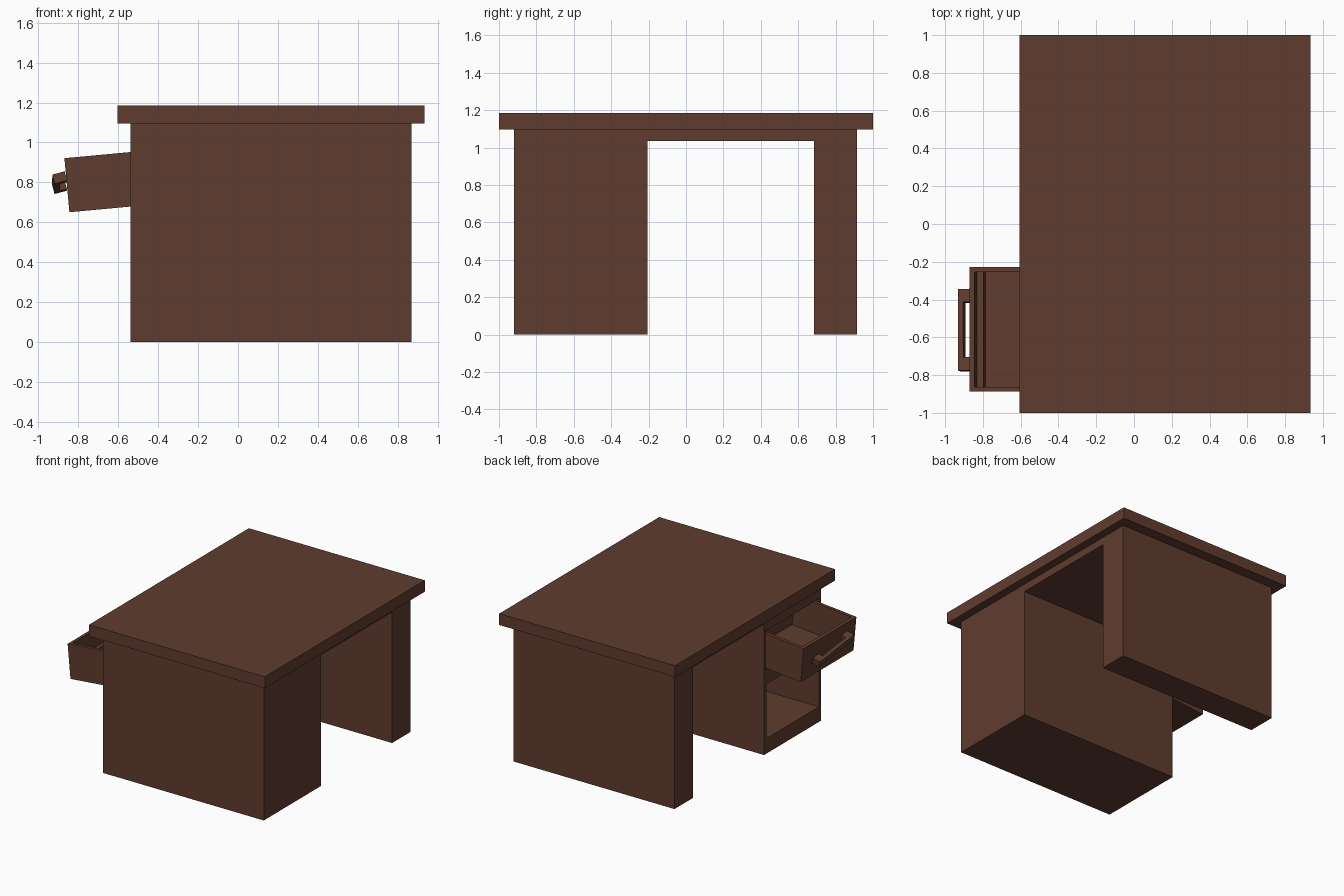
import bpy
import math
from mathutils import Matrix, Euler

if "Cube" in bpy.data.objects:
    bpy.data.objects.remove(bpy.data.objects["Cube"])

wood = bpy.data.materials.new("dark brown wood")
wood.diffuse_color = (0.115, 0.045, 0.028, 1)
wood.use_nodes = True
wood.node_tree.nodes["Principled BSDF"].inputs["Base Color"].default_value = wood.diffuse_color


def boxes(name, parts, matrix=None):
    """One object made of boxes given as (x0, x1, y0, y1, z0, z1)."""
    verts, faces = [], []
    for x0, x1, y0, y1, z0, z1 in parts:
        n = len(verts)
        verts += [(x, y, z) for z in (z0, z1)
                  for x, y in ((x0, y0), (x1, y0), (x1, y1), (x0, y1))]
        quads = [(3, 2, 1, 0), (4, 5, 6, 7)]
        quads += [(i, (i + 1) % 4, (i + 1) % 4 + 4, i + 4) for i in range(4)]
        faces += [tuple(n + i for i in q) for q in quads]
    mesh = bpy.data.meshes.new(name)
    mesh.from_pydata(verts, [], faces)
    mesh.materials.append(wood)
    obj = bpy.data.objects.new(name, mesh)
    bpy.context.collection.objects.link(obj)
    if matrix:
        obj.matrix_world = matrix
    return obj


def cut(obj, name, part):
    """Subtract a box from an object."""
    cutter = boxes(name, [part])
    cutter.hide_render = True
    cutter.hide_viewport = True
    mod = obj.modifiers.new(name, 'BOOLEAN')
    mod.operation = 'DIFFERENCE'
    mod.solver = 'EXACT'
    mod.object = cutter


# Overhanging desk top
boxes("desk_top", [(-0.605, 0.935, -1, 1, 1.095, 1.185)])

# Body: one block with a knee tunnel and two drawer slots open on the -x side
body = boxes("desk_body", [(-0.54, 0.87, -0.92, 0.915, 0, 1.095)])
cut(body, "knee_space_cutter", (-1, 1, -0.205, 0.685, -0.2, 1.035))
cut(body, "lower_slot_cutter", (-0.7, 0.80, -0.89, -0.235, 0.12, 0.55))
cut(body, "upper_slot_cutter", (-0.7, 0.80, -0.89, -0.225, 0.67, 0.975))

# Open drawer, sagging forward out of the upper slot
L, H, Y0, Y1, T = 0.55, 0.272, -0.888, -0.228, 0.026
tilt = math.radians(-5.3)
drawer_matrix = Matrix.Translation((-0.845, 0, 0.65)) @ Matrix.Rotation(tilt, 4, 'Y')
boxes("drawer", [
    (0, L, Y0, Y1, 0, T),                        # floor
    (0, T, Y0, Y1, T, H),                        # front
    (L - T, L, Y0, Y1, T, H),                    # back
    (T, L - T, Y0, Y0 + T, T, H),                # sides
    (T, L - T, Y1 - T, Y1, T, H),
    (T, T + 0.035, Y0 + T, Y1 - T, T, H - 0.13),  # inner ledge behind front
], drawer_matrix)

# Crooked U-shaped handle
handle_matrix = (Matrix.Translation((-0.925, -0.563, 0.79)) @
                 Euler([math.radians(a) for a in (-7, -15, 2)]).to_matrix().to_4x4())
boxes("drawer_handle", [
    (0, 0.028, -0.217, 0.217, -0.024, 0.024),
    (0.028, 0.064, -0.217, -0.147, -0.024, 0.024),
    (0.028, 0.064, 0.147, 0.217, -0.024, 0.024),
], handle_matrix)
